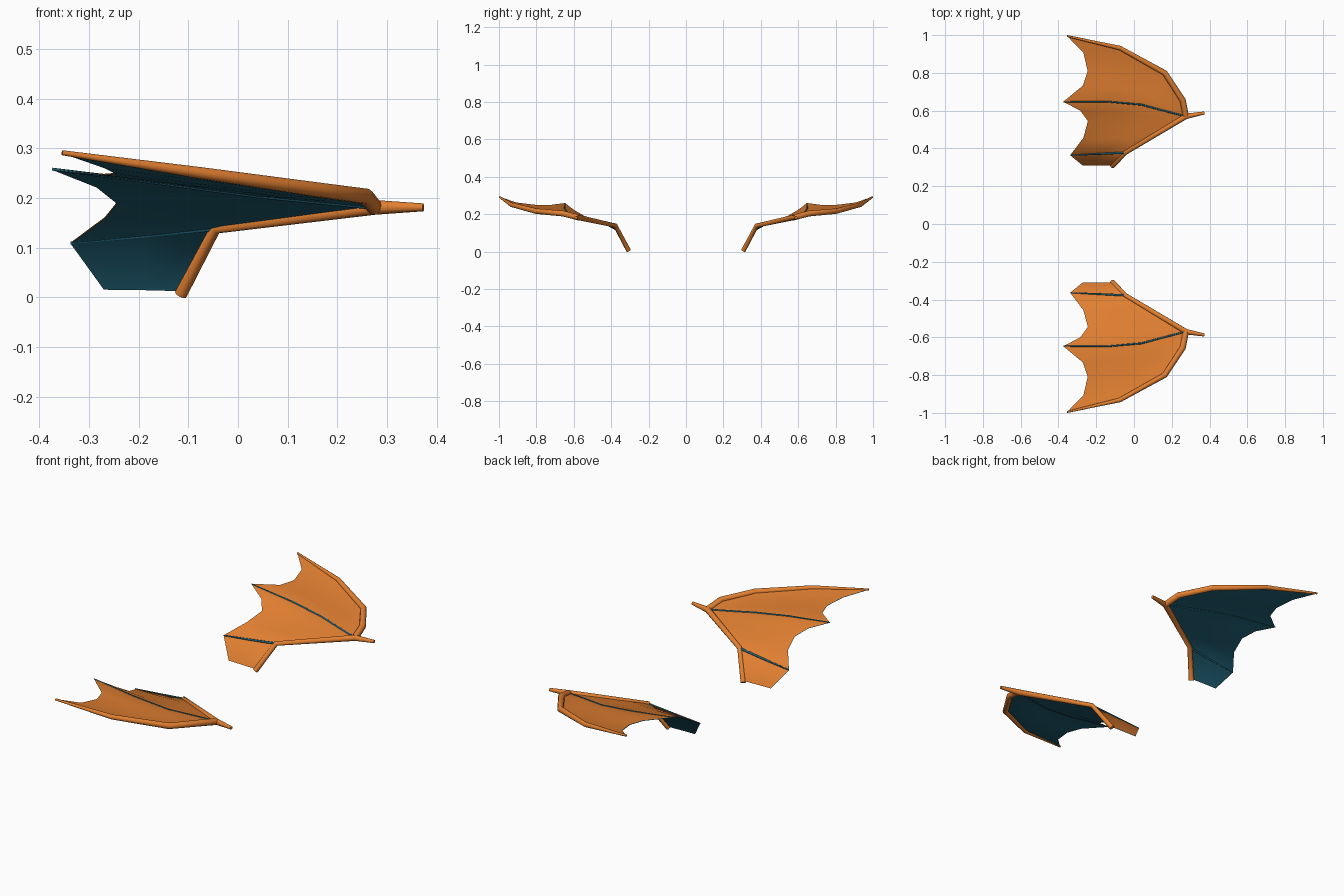
import bpy, bmesh, math
from mathutils import Vector as V

if "Cube" in bpy.data.objects:
    bpy.data.objects.remove(bpy.data.objects["Cube"])


def material(name, rgb):
    m = bpy.data.materials.new(name)
    m.diffuse_color = (*rgb, 1)
    m.use_nodes = True
    m.node_tree.nodes["Principled BSDF"].inputs["Base Color"].default_value = m.diffuse_color
    return m


ORANGE = material("orange", (0.76, 0.215, 0.031))
TEAL = material("dark teal", (0.014, 0.115, 0.175))


def mirror(ob):
    mod = ob.modifiers.new("other_side", 'MIRROR')
    mod.use_axis = (False, True, False)
    mod.use_mirror_merge = False


def tube(name, pts, radii, mat):
    """Tapered round bone along a polyline, mirrored to the other wing."""
    cu = bpy.data.curves.new(name, 'CURVE')
    cu.dimensions = '3D'
    cu.bevel_depth = 1.0
    cu.bevel_resolution = 3
    cu.use_fill_caps = True
    sp = cu.splines.new('POLY')
    sp.points.add(len(pts) - 1)
    for p, co, r in zip(sp.points, pts, radii):
        p.co = (*co, 1)
        p.radius = r
    ob = bpy.data.objects.new(name, cu)
    bpy.context.collection.objects.link(ob)
    bpy.ops.object.select_all(action='DESELECT')
    ob.select_set(True)
    bpy.context.view_layer.objects.active = ob
    bpy.ops.object.convert(target='MESH')
    ob = bpy.context.view_layer.objects.active
    ob.name = name
    bpy.ops.object.shade_smooth_by_angle(angle=math.radians(50))
    ob.data.materials.clear()
    ob.data.materials.append(mat)
    mirror(ob)
    return ob


# Key points of the +y wing
wrist = (0.275, 0.57, 0.181)
elbow = (-0.045, 0.378, 0.139)
root = (-0.115, 0.307, 0.006)
claw = (0.373, 0.588, 0.181)
finger = [wrist, (0.258, 0.655, 0.203), (0.163, 0.80, 0.216),
          (-0.075, 0.932, 0.250), (-0.354, 0.995, 0.291)]
rib = [wrist, (0.15, 0.602, 0.193), (0.04, 0.632, 0.204),
       (-0.14, 0.648, 0.228), (-0.374, 0.647, 0.258)]
inner = [wrist, (0.115, 0.474, 0.160), elbow,
         (-0.19, 0.371, 0.123), (-0.337, 0.364, 0.109)]

# Bones and ribs
tube("arm_bone", [root, elbow, wrist, claw], [0.013, 0.012, 0.015, 0.008], ORANGE)
tube("leading_finger", finger, [0.016, 0.016, 0.015, 0.012, 0.005], ORANGE)
tube("middle_rib", rib, [0.005, 0.005, 0.005, 0.0045, 0.003], TEAL)
tube("inner_rib", inner[2:], [0.006, 0.005, 0.003], TEAL)

# Membrane: panels spanned between bones, with scalloped trailing edges
bm = bmesh.new()


def grid(rows):
    vs = [[bm.verts.new(p) for p in row] for row in rows]
    for a, b in zip(vs, vs[1:]):
        for i in range(len(a) - 1):
            bm.faces.new((a[i], a[i + 1], b[i + 1], b[i]))


def panel(a, b, mids):
    """Blend straight rows at the wrist into the scalloped trailing edge."""
    trail = [V(a[-1]), *map(V, mids), V(b[-1])]
    n, m = len(a) - 1, len(trail) - 1
    rows = []
    for i in range(n + 1):
        w = (i / n) ** 2
        rows.append([V(a[i]).lerp(V(b[i]), j / m)
                     + w * (trail[j] - trail[0].lerp(trail[m], j / m))
                     for j in range(m + 1)])
    grid(rows)


panel(finger, rib, [(-0.268, 0.908, 0.261), (-0.245, 0.81, 0.249), (-0.27, 0.733, 0.247)])
panel(rib, inner, [(-0.284, 0.60, 0.222), (-0.244, 0.545, 0.190), (-0.268, 0.455, 0.160)])
grid([inner[2:], [(-0.115, 0.31, 0.013), (-0.19, 0.31, 0.015), (-0.27, 0.31, 0.016)]])
bmesh.ops.remove_doubles(bm, verts=bm.verts, dist=1e-4)
bmesh.ops.dissolve_degenerate(bm, edges=bm.edges, dist=1e-5)
bm.normal_update()
for f in bm.faces:
    f.smooth = True
    if f.normal.z < 0:
        f.normal_flip()
me = bpy.data.meshes.new("wing_membrane")
bm.to_mesh(me)
bm.free()
wing = bpy.data.objects.new("wing_membrane", me)
bpy.context.collection.objects.link(wing)
me.materials.append(ORANGE)
me.materials.append(TEAL)

# Orange top sheet, teal underside
sol = wing.modifiers.new("underside", 'SOLIDIFY')
sol.thickness = 0.003
sol.offset = 0
sol.use_rim = False
sol.material_offset = 1
mirror(wing)
